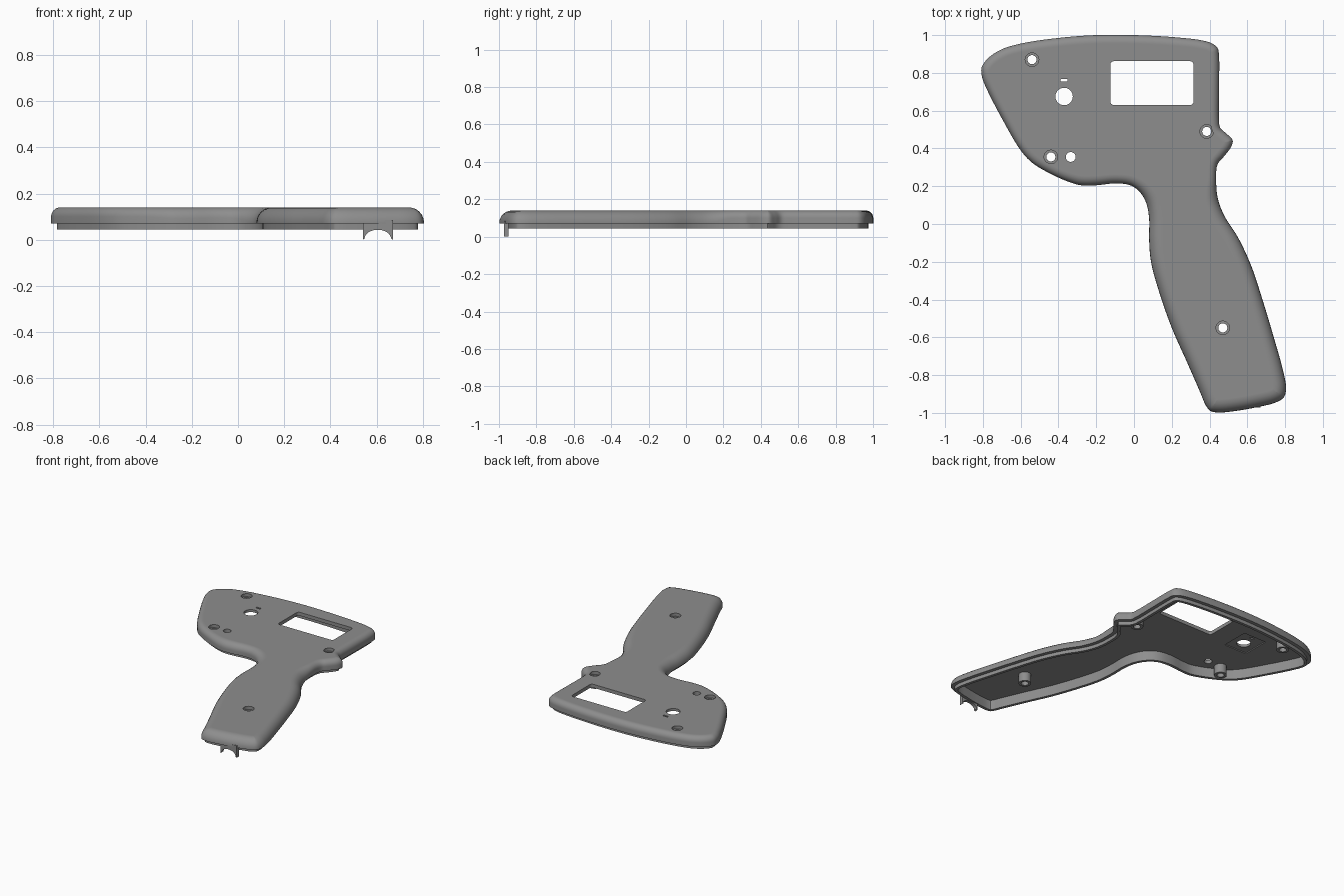
import bpy, bmesh, math
from mathutils import Vector, Matrix
from mathutils.geometry import delaunay_2d_cdt

if "Cube" in bpy.data.objects:
    bpy.data.objects.remove(bpy.data.objects["Cube"])

grey = bpy.data.materials.new("mid grey plastic")
grey.diffuse_color = (0.27, 0.27, 0.27, 1)
grey.use_nodes = True
grey.node_tree.nodes["Principled BSDF"].inputs["Base Color"].default_value = grey.diffuse_color

TOP, SEAM, LIP, ROOF, RECESS = 0.14, 0.07, 0.045, 0.115, 0.122

# Outline control points, counter-clockwise from the top right corner
CTRL = [(.45, .89), (.443, .93), (.415, .955), (.36, .972), (.2, .99), (0, 1), (-.2, 1),
        (-.4, .985), (-.6, .955), (-.7, .925), (-.77, .88), (-.806, .83), (-.805, .78),
        (-.78, .715), (-.7, .56), (-.6, .39), (-.54, .325), (-.45, .27), (-.35, .225),
        (-.28, .205), (-.2, .205), (-.1, .215), (-.02, .205), (.03, .17), (.065, .11),
        (.08, .03), (.08, -.08), (.09, -.2), (.13, -.35), (.2, -.55), (.28, -.73),
        (.35, -.89), (.38, -.96), (.405, -.99), (.45, -.998), (.55, -.988), (.65, -.97),
        (.75, -.945), (.793, -.918), (.805, -.87), (.79, -.78), (.74, -.6), (.68, -.4),
        (.62, -.22), (.55, -.07), (.48, .04), (.445, .13), (.435, .22), (.442, .315),
        (.47, .35), (.515, .41), (.522, .445), (.49, .478), (.456, .51), (.45, .55), (.45, .7)]


def smooth_loop(ctrl, steps):
    """Closed centripetal spline through the control points."""
    p = [Vector(c) for c in ctrl]
    n, out = len(p), []

    def mix(a, b, t):
        return a * (1 - t) + b * t
    for i in range(n):
        a, b, c, d = (p[(i + k - 1) % n] for k in range(4))
        t1 = (b - a).length ** .5
        t2 = t1 + (c - b).length ** .5
        t3 = t2 + (d - c).length ** .5
        for s in range(steps):
            t = t1 + (t2 - t1) * s / steps
            ab, bc, cd = mix(a, b, t / t1), mix(b, c, (t - t1) / (t2 - t1)), mix(c, d, (t - t2) / (t3 - t2))
            out.append(mix(mix(ab, bc, t / t2), mix(bc, cd, (t - t1) / (t3 - t1)), (t - t1) / (t2 - t1)))
    return out


LOOP = smooth_loop(CTRL, 5)
N = len(LOOP)


def seg_dist(p, a, b):
    ab = b - a
    t = max(0, min(1, (p - a).dot(ab) / ab.length_squared))
    return (p - a - ab * t).length


def inset(dist):
    """Outline moved inward by dist(point), with folded stretches straightened."""
    pts, ok = [], []
    for i, p in enumerate(LOOP):
        t = (LOOP[(i + 1) % N] - LOOP[i - 1]).normalized()
        d = dist(p)
        q = p + Vector((-t.y, t.x)) * d
        pts.append(q)
        near = min(seg_dist(q, LOOP[j - 1], LOOP[j]) for j in range(N)) if d else 0
        ok.append(near >= d * .95)
    res = list(pts)
    for i in range(N):
        if not ok[i]:
            lo = next((k for k in range(1, N) if ok[(i - k) % N]), 1)
            hi = next((k for k in range(1, N) if ok[(i + k) % N]), 1)
            res[i] = pts[(i - lo) % N].lerp(pts[(i + hi) % N], lo / (lo + hi))
    return res


def edge_radius(p):
    """Edge rounding: tight on the head, fuller on the grip."""
    t = max(0, min(1, (.26 - p.y) / .16))
    return .04 + .026 * t * t * (3 - 2 * t)


def finish(name, bm):
    """Turn a bmesh into a smooth-shaded grey object with outward normals."""
    bmesh.ops.recalc_face_normals(bm, faces=bm.faces)
    if bm.calc_volume(signed=True) < 0:
        bmesh.ops.reverse_faces(bm, faces=bm.faces)
    me = bpy.data.meshes.new(name)
    bm.to_mesh(me)
    bm.free()
    me.materials.append(grey)
    ob = bpy.data.objects.new(name, me)
    bpy.context.collection.objects.link(ob)
    bpy.ops.object.select_all(action='DESELECT')
    ob.select_set(True)
    bpy.context.view_layer.objects.active = ob
    bpy.ops.object.shade_smooth_by_angle(angle=math.radians(32))


def circle(x, y, r, n=32):
    return [(x + r * math.cos(2 * math.pi * i / n), y + r * math.sin(2 * math.pi * i / n)) for i in range(n)]


def rounded_rect(x0, x1, y0, y1, r):
    pts = []
    for k, (x, y) in enumerate([(x1 - r, y1 - r), (x0 + r, y1 - r), (x0 + r, y0 + r), (x1 - r, y0 + r)]):
        for s in range(5):
            a = math.pi / 2 * (k + s / 4)
            pts.append((x + r * math.cos(a), y + r * math.sin(a)))
    return pts


def ring(bm, pts, z):
    return [bm.verts.new((x, y, z)) for x, y in pts]


def bridge(bm, a, b):
    for i in range(len(a)):
        j = (i + 1) % len(a)
        bm.faces.new((a[i], a[j], b[j], b[i]))


def plate(bm, loops):
    """Flat face inside the first loop, open inside the others."""
    verts = [v for lp in loops for v in lp]
    edges, base = [], 0
    for lp in loops:
        edges += [(base + i, base + (i + 1) % len(lp)) for i in range(len(lp))]
        base += len(lp)
    z = verts[0].co.z
    flat = [v.co.xy for v in verts]
    co, _, faces, orig, _, _ = delaunay_2d_cdt(flat, edges, [], 0, 1e-6)
    out = [verts[o[0]] if o else bm.verts.new((c.x, c.y, z)) for c, o in zip(co, orig)]
    for f in faces:
        c = sum((co[i] for i in f), Vector((0, 0))) / len(f)
        inside = False
        for i, j in edges:
            a, b = flat[i], flat[j]
            if (a.y > c.y) != (b.y > c.y) and c.x < a.x + (b.x - a.x) * (c.y - a.y) / (b.y - a.y):
                inside = not inside
        corners = [out[i] for i in f]
        if inside and not bm.faces.get(corners):
            bm.faces.new(corners)


# Shell: inner wall, lip, seam step, outer wall and rounded edge
bm = bmesh.new()
rings = []


def add_ring(dist, height):
    rings.append([bm.verts.new((q.x, q.y, height(p))) for q, p in zip(inset(dist), LOOP)])


for d, z in [(.045, ROOF), (.045, LIP), (.025, LIP), (.025, SEAM), (0, SEAM)]:
    add_ring(lambda p: d, lambda p: z)
for k in range(7):
    a = math.pi / 2 * k / 6
    add_ring(lambda p: edge_radius(p) * (1 - math.cos(a)),
             lambda p: TOP - edge_radius(p) * (1 - math.sin(a)))
add_ring(lambda p: edge_radius(p) + .005, lambda p: TOP)
for lo, hi in zip(rings, rings[1:]):
    bridge(bm, lo, hi)

# Openings: screw holes, window and small hole, then dial hole and slot in a shallow recess
SCREWS = [(-.54, .87), (-.44, .355), (.385, .49), (.47, -.55)]
through = [circle(x, y, .036) for x, y in SCREWS]
through += [rounded_rect(-.125, .315, .63, .862, .018), circle(-.335, .355, .026)]
recessed = [circle(-.37, .675, .046, 40), rounded_rect(-.388, -.352, .754, .767, .003)]
top_holes, roof_holes, recess_holes = [], [], []
for shapes, z, low in ((through, ROOF, roof_holes), (recessed, RECESS, recess_holes)):
    for pts in shapes:
        top_holes.append(ring(bm, pts, TOP))
        low.append(ring(bm, pts, z))
        bridge(bm, top_holes[-1], low[-1])
pocket = rounded_rect(-.46, -.28, .59, .79, .004)
pocket_low, pocket_high = ring(bm, pocket, ROOF), ring(bm, pocket, RECESS)
bridge(bm, pocket_low, pocket_high)
plate(bm, [rings[-1]] + top_holes)
plate(bm, [rings[0]] + roof_holes + [pocket_low])
plate(bm, [pocket_high] + recess_holes)
finish("shell", bm)

# Screw bosses: tubes whose top forms the ledge of each screw hole
for n, (x, y) in enumerate(SCREWS):
    bm = bmesh.new()
    loops = [ring(bm, circle(x, y, r), z)
             for r, z in [(.041, .05), (.041, .118), (.024, .118), (.024, .05)]]
    for k in range(4):
        bridge(bm, loops[k], loops[(k + 1) % 4])
    finish(f"screw_boss_{n + 1}", bm)

# Cable clamp tab under the grip end, with a round notch
bm = bmesh.new()
notch = [(.605 + .057 * math.cos(math.pi * i / 16), .005 + .038 * math.sin(math.pi * i / 16)) for i in range(17)]
tab = notch + [(.54, 0), (.54, .085), (.67, .085), (.67, 0)]
front, back = ring(bm, tab, .948), ring(bm, tab, .972)
bridge(bm, front, back)
plate(bm, [front])
plate(bm, [back])
bmesh.ops.transform(bm, matrix=Matrix.Rotation(math.radians(90), 4, 'X'), verts=bm.verts)
finish("cable_tab", bm)
